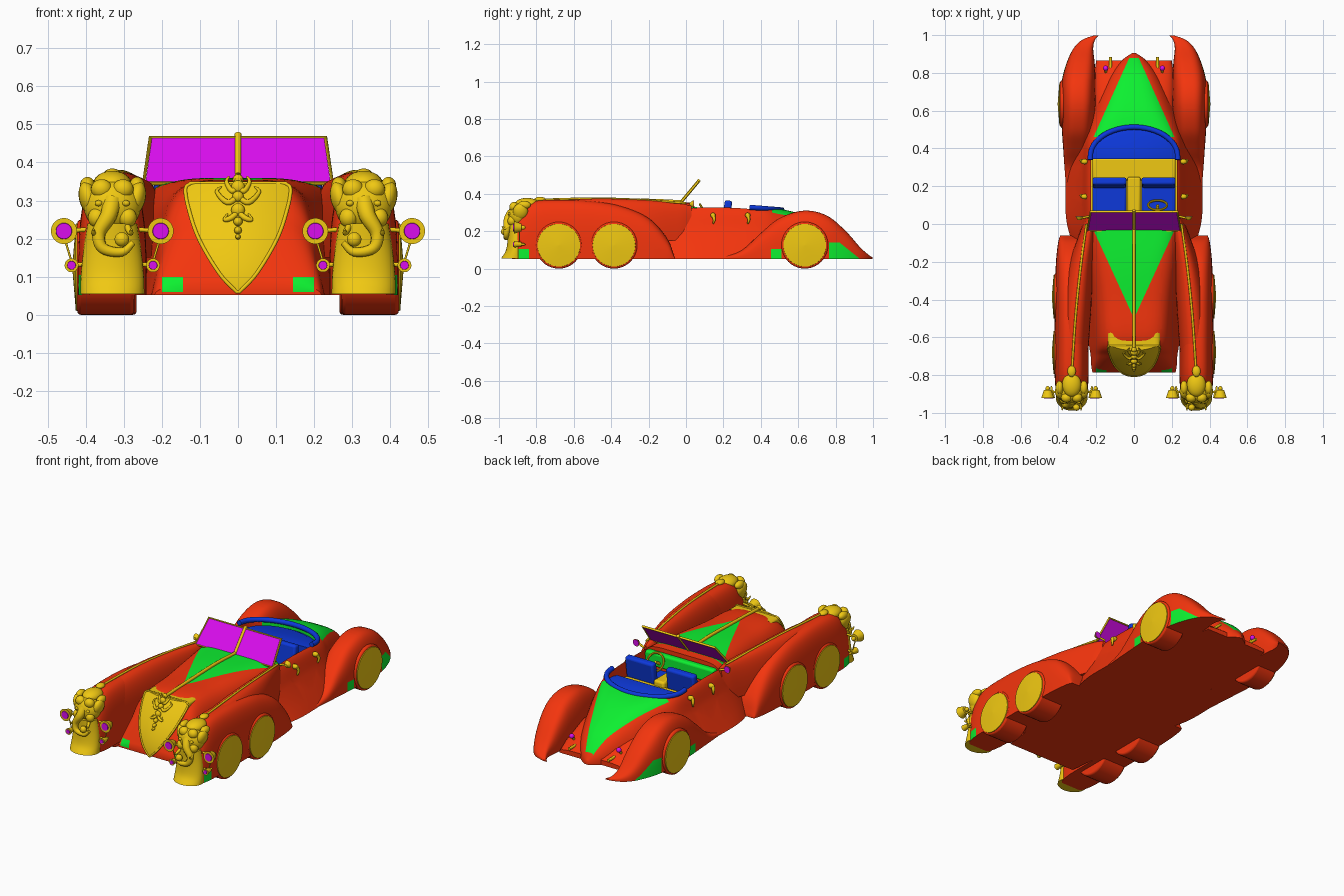
import bpy, bmesh, math
from mathutils import Vector

if "Cube" in bpy.data.objects:
    bpy.data.objects.remove(bpy.data.objects["Cube"])

def mat(name, c):
    m = bpy.data.materials.new(name)
    m.diffuse_color = (*c, 1)
    m.use_nodes = True
    m.node_tree.nodes["Principled BSDF"].inputs["Base Color"].default_value = m.diffuse_color
    return m

RED, GREEN, GOLD = mat("red", (.9, .035, .004)), mat("green", (.004, .87, .03)), mat("gold", (.87, .58, .006))
BLUE, PINK = mat("blue", (.004, .04, .7)), mat("magenta", (.7, .004, .85))

def finish(name, bm, *mats):
    bmesh.ops.recalc_face_normals(bm, faces=bm.faces)
    me = bpy.data.meshes.new(name)
    bm.to_mesh(me)
    bm.free()
    ob = bpy.data.objects.new(name, me)
    bpy.context.collection.objects.link(ob)
    for m in mats:
        me.materials.append(m)
    return ob

def loft(name, rings, *mats):
    bm = bmesh.new()
    vs = [[bm.verts.new(p) for p in r] for r in rings]
    n = len(vs[0])
    for a, b in zip(vs, vs[1:]):
        for i in range(n):
            bm.faces.new((a[i], a[(i + 1) % n], b[(i + 1) % n], b[i]))
    bm.faces.new(vs[0])
    bm.faces.new(vs[-1])
    return finish(name, bm, *mats)

def smooth(rows, k):
    """Catmull-Rom through table rows, k steps per span."""
    P = [Vector(r) for r in rows]
    P = [2 * P[0] - P[1]] + P + [2 * P[-1] - P[-2]]
    out = []
    for i in range(1, len(P) - 2):
        a, b, c, d = P[i - 1:i + 3]
        for j in range(k):
            t = j / k
            out.append(.5 * (2 * b + (c - a) * t + (2 * a - 5 * b + 4 * c - d) * t ** 2 + (3 * b - a - 3 * c + d) * t ** 3))
    return out + [P[-2]]

def arch(y, xc, w, top, e, f=0, s=1, z0=.052, n=36):
    """Arched cross-section with a flat base; e = roundness, f = base flare."""
    pts = []
    for i in range(n + 1):
        t = math.pi * i / n
        c, h = math.cos(t), max(0, math.sin(t)) ** e
        pts.append((s * xc + w * math.copysign(abs(c) ** e, c) * (1 + f * (1 - h) ** 2), y, z0 + (top - z0) * h))
    return pts

def paint(ob, planes, test):
    bm = bmesh.new()
    bm.from_mesh(ob.data)
    for co, no in planes:
        bmesh.ops.bisect_plane(bm, geom=bm.verts[:] + bm.edges[:] + bm.faces[:], plane_co=co, plane_no=no)
    for f in bm.faces:
        c = f.calc_center_median()
        if f.material_index == 0 and test(abs(c.x), c.y, c.z):
            f.material_index = 1
    bm.to_mesh(ob.data)
    bm.free()

def ball(name, loc, size, m, rot=(0, 0, 0)):
    bpy.ops.mesh.primitive_uv_sphere_add(segments=20, ring_count=12, radius=1, location=loc, rotation=rot)
    ob = bpy.context.object
    ob.name, ob.scale = name, size
    ob.data.materials.append(m)

def bevel(ob, width):
    b = ob.modifiers.new("bevel", 'BEVEL')
    b.width, b.segments = width, 3

def box(name, loc, size, m, rot=(0, 0, 0)):
    bpy.ops.mesh.primitive_cube_add(size=1, location=loc, rotation=rot)
    ob = bpy.context.object
    ob.name, ob.scale = name, size
    bpy.ops.object.transform_apply(location=False, rotation=False)
    ob.data.materials.append(m)
    bevel(ob, .012)

def cone(name, a, b, r1, r2, m):
    a, b = Vector(a), Vector(b)
    bpy.ops.mesh.primitive_cone_add(vertices=40, radius1=r1, radius2=r2, depth=(b - a).length,
                                    location=(a + b) / 2, rotation=(b - a).to_track_quat('Z', 'Y').to_euler())
    bpy.context.object.name = name
    bpy.context.object.data.materials.append(m)
    return bpy.context.object

def tube(name, pts, r, m, radii=None, curved=True, closed=False):
    cu = bpy.data.curves.new(name, 'CURVE')
    cu.dimensions, cu.bevel_depth, cu.bevel_resolution, cu.use_fill_caps = '3D', r, 3, True
    rows = [(*p, radii[i] if radii else 1) for i, p in enumerate(pts)]
    rows = smooth(rows, 6) if curved else rows
    sp = cu.splines.new('POLY')
    sp.points.add(len(rows) - 1)
    sp.use_cyclic_u = closed
    for p, q in zip(sp.points, rows):
        p.co, p.radius = (*q[:3], 1), q[3]
    ob = bpy.data.objects.new(name, cu)
    bpy.context.collection.objects.link(ob)
    cu.materials.append(m)
    bpy.ops.object.select_all(action='DESELECT')
    bpy.context.view_layer.objects.active = ob
    ob.select_set(True)
    bpy.ops.object.convert(target='MESH')

# Main body: y, half width, top, roundness, flare
stations = [(-.785, .21, .08, .6, .05), (-.745, .21, .17, .6, .08), (-.695, .205, .26, .6, .12), (-.62, .2, .345, .5, .2),
            (-.4, .215, .355, .48, .2), (-.2, .235, .36, .42, .25), (0, .25, .353, .3, .42), (.2, .255, .345, .25, .42),
            (.4, .25, .335, .27, .38), (.5, .232, .32, .4, .3), (.6, .2, .295, .55, .25), (.7, .163, .25, .65, .2),
            (.8, .115, .19, .7, .1), (.87, .06, .12, .8, 0), (.905, .01, .07, 1, 0)]
body = loft("body", [arch(y, 0, w, t, e, f) for y, w, t, e, f in smooth(stations, 6)], RED, GREEN, GOLD)

# Cockpit opening
def outline(z, g=0, y0=.03):
    arc = [((.228 + g) * math.cos(math.pi * i / 24), .36 + (.15 + g) * math.sin(math.pi * i / 24), z) for i in range(25)]
    return [(.228 + g, y0, z)] + arc + [(-.228 - g, y0, z)]

cutter = loft("cockpit_cutter", [outline(.13), outline(.5)], RED, GREEN, GOLD)
for p in cutter.data.polygons:
    p.material_index = 2 if abs(p.normal.z) > .5 else 0
mod = body.modifiers.new("cut", 'BOOLEAN')
mod.operation, mod.solver, mod.object = 'DIFFERENCE', 'EXACT', cutter
bpy.context.view_layer.objects.active = body
bpy.ops.object.modifier_apply(modifier="cut")
bpy.data.objects.remove(cutter)

# Green panels on hood, tail and front apron
planes = [((0, -.02, 0), (0, 1, 0)), ((0, .46, 0), (0, 1, 0)), ((0, 0, .06), (0, 0, 1)), ((0, 0, .1), (0, 0, 1))]
for s in (-1, 1):
    planes += [((0, -.5, 0), (.48, -.22 * s, 0)), ((.025 * s, .88, 0), (.41, .185 * s, 0)),
               ((.145 * s, 0, 0), (1, 0, 0)), ((.2 * s, 0, 0), (1, 0, 0))]
paint(body, planes, lambda x, y, z: (z > .25 and -.5 < y < -.02 and x < (y + .5) * .22 / .48)
      or (.46 < y < .88 and z > .07 and x < .025 + (.88 - y) * .185 / .41)
      or (y < -.7 and .145 < x < .2 and .06 < z < .1))
loft("rear_apron", [arch(y, 0, w, t, .5) for y, w, t in ((.45, .22, .22), (.65, .22, .2), (.8, .21, .13), (.865, .2, .08))], RED)

# Grille shield
def grille_y(x, z):
    return -.67 - .135 * (1 - max(0, (z - .06) / .285) ** 1.8) + 1.6 * x * x

shield = smooth([(.06, .004), (.11, .05), (.2, .103), (.28, .13), (.33, .138), (.345, .125)], 5)
rings = []
for z, hw in shield:
    xs = [hw * (i / 8 - 1) for i in range(17)]
    rings.append([(x, grille_y(x, z), z) for x in xs] + [(x, grille_y(x, z) + .07, z) for x in reversed(xs)])
loft("grille", rings, GOLD)
edge = [(hw, grille_y(hw, z), z) for z, hw in shield]
tube("grille_rim", edge + [(-x, y, z) for x, y, z in reversed(edge)], .005, GOLD, curved=False, closed=True)

# Grille ornament
for z, r in ((.355, .014), (.335, .018), (.31, .015), (.275, .018), (.245, .012), (.222, .01), (.205, .007)):
    ball("ornament_bead", (0, grille_y(0, z) - .004, z), (r, .014, r), GOLD)
for s in (-1, 1):
    for z, w, dz in ((.34, .03, .008), (.31, .055, .012), (.27, .035, -.02)):
        tube("ornament_scroll", [(s * x, grille_y(x, q) - .003, q) for x, q in
             ((0, z), (w * .5, z - .015), (w, z + dz), (w * .8, z + dz + .015))], .006, GOLD, (1.2, 1.3, .9, .4))
tube("hood_ridge", [(0, -.68, .352), (0, -.4, .361), (0, -.2, .365), (0, -.02, .357)], .009, GOLD)

# Windscreen with two panes
def screen(x, t):
    return Vector((x * (.248 - .018 * t), -.035 + .1 * t, .345 + .12 * t))
tube("windscreen_frame", [screen(x, t) for x, t in ((-1, 0), (1, 0), (1, 1), (-1, 1))], .006, GOLD, curved=False, closed=True)
tube("windscreen_post", [screen(0, -.05), screen(0, 1.08)], .009, GOLD, curved=False)
d = Vector((0, -.0025, .002))
for s in (-1, 1):
    q = [screen(s * a, t) for a, t in ((.02, .02), (.98, .02), (.98, .98), (.02, .98))]
    loft("windscreen_pane", [[p + d for p in q], [p - d for p in q]], PINK)

# Interior
box("dashboard", (0, .045, .29), (.44, .04, .08), GREEN)
box("console", (0, .15, .2), (.07, .2, .16), GOLD)
box("rear_shelf", (0, .29, .19), (.44, .12, .12), GOLD)
cone("steering_column", (.125, .05, .27), (.125, .1, .3), .008, .008, GOLD)
bpy.ops.mesh.primitive_torus_add(location=(.125, .1, .3), rotation=(math.radians(-60), 0, 0),
                                 major_radius=.05, minor_radius=.006, major_segments=32, minor_segments=8)
bpy.context.object.name = "steering_wheel"
bpy.context.object.data.materials.append(GOLD)
loft("folded_top", [[p for p in outline(z, g, .345)] for z, g in ((.2, -.002), (.285, -.002), (.3, -.03))], BLUE)
tube("cockpit_rim", [(x, y, .328 - (y - .34) * .08) for x, y, z in outline(0, .003, .34)], .014, BLUE, curved=False)

for s in (-1, 1):
    box("seat_cushion", (s * .13, .135, .2), (.18, .15, .09), BLUE)
    box("seat_back", (s * .13, .215, .27), (.18, .04, .19), BLUE, (math.radians(-8), 0, 0))

    # Front fender and its ridge running back to the cowl: y, centre x, half width, top
    front = [(-.93, .33, .06, .1), (-.91, .33, .075, .25), (-.87, .33, .085, .325), (-.8, .33, .09, .362), (-.65, .33, .09, .368),
             (-.5, .33, .09, .36), (-.35, .328, .09, .335), (-.2, .325, .088, .27), (-.1, .32, .082, .16), (-.06, .32, .07, .06)]
    fender = loft("front_fender", [arch(y, x, w, t, .62, 0, s) for y, x, w, t in smooth(front, 6)], RED, GREEN)
    paint(fender, [((0, -.895, 0), (0, 1, 0)), ((0, -.84, 0), (0, 1, 0)), ((0, 0, .105), (0, 0, 1))],
          lambda x, y, z: x > .34 and -.895 < y < -.84 and .053 < z < .105)
    ridge = [(-.8, .325, .075, .355), (-.5, .31, .08, .374), (-.25, .285, .07, .368), (-.05, .245, .045, .352), (.03, .235, .02, .335)]
    loft("fender_ridge", [arch(y, x, w, t, .8, 0, s, .15) for y, x, w, t in smooth(ridge, 6)], RED)
    tube("gold_cord", [(s * .33, -.8, .368), (s * .31, -.5, .375), (s * .285, -.25, .368), (s * .252, .0, .35)], .006, GOLD)

    # Rear fender with hooked tail
    rear = [(.2, .31, .05, .065), (.3, .308, .06, .1), (.4, .303, .072, .19), (.5, .298, .084, .27), (.63, .295, .092, .31),
            (.75, .293, .09, .285), (.85, .283, .075, .205), (.93, .268, .052, .115), (.975, .24, .034, .075), (.998, .2, .014, .06)]
    fender = loft("rear_fender", [arch(y, x, w, t, .62, 0, s) for y, x, w, t in smooth(rear, 6)], RED, GREEN)
    paint(fender, [((0, .455, 0), (0, 1, 0)), ((0, .51, 0), (0, 1, 0)), ((0, 0, .105), (0, 0, 1)), ((0, .765, 0), (0, 1, 0)),
                   ((0, .82, .14), (0, .8, 1)), ((0, 0, .14), (0, 0, 1))],
          lambda x, y, z: x > .3 and z > .053 and ((.455 < y < .51 and z < .105)
                                                  or (y > .765 and z < min(.14, .14 - .8 * (y - .82)))))

    # Wheels with domed covers
    for y, xo, w in ((-.68, .422, .15), (-.385, .422, .15), (.635, .391, .125)):
        bevel(cone("tyre", (s * (xo - w), y, .125), (s * xo, y, .125), .125, .125, RED), .01)
        cone("wheel_cover", (s * (xo - .01), y, .125), (s * (xo + .004), y, .125), .116, .114, GOLD)
        cone("wheel_dome", (s * (xo + .004), y, .125), (s * (xo + .013), y, .125), .112, .004, GOLD)

    # Elephant head on the fender nose
    X = s * .33
    skirt = smooth([(.055, -.92, .084, .068), (.1, -.912, .083, .05), (.17, -.905, .076, .048), (.24, -.905, .065, .05)], 5)
    loft("head_skirt", [[(X + rx * math.cos(a), cy + ry * math.sin(a), z) for a in [math.tau * i / 32 for i in range(32)]]
                        for z, cy, rx, ry in skirt], GOLD)
    ball("elephant_head", (X, -.895, .285), (.075, .058, .068), GOLD)
    ball("elephant_crown", (X, -.85, .345), (.05, .065, .033), GOLD)
    ball("crown_knob", (X, -.78, .37), (.022, .03, .014), GOLD)
    ball("trunk_ball", (X - s * .025, -.972, .198), (.019, .017, .019), GOLD)
    tube("trunk", [(X, -.93, .3), (X + s * .01, -.953, .26), (X + s * .035, -.957, .215), (X + s * .025, -.962, .175),
                   (X - s * .025, -.962, .165), (X - s * .055, -.962, .19)], .02, GOLD, (1.3, 1.1, .9, .75, .6, .4))
    for k in (-1, 1):
        ball("ear", (X + k * .062, -.885, .305), (.025, .04, .045), GOLD, (0, k * .25, 0))
        ball("ear_lobe", (X + k * .065, -.865, .34), (.02, .035, .022), GOLD)
        ball("brow", (X + k * .028, -.92, .33), (.028, .025, .026), GOLD)
        ball("eye", (X + k * .036, -.945, .293), (.01, .008, .008), GOLD)
        ball("cheek", (X + k * .04, -.93, .255), (.024, .024, .026), GOLD)
        tube("tusk", [(X + k * .035, -.93, .24), (X + k * .048, -.965, .215), (X + k * .05, -.985, .225)], .009, GOLD, (1, .8, .3))

        # Lamps either side of the head
        for lx, lz, r in ((.127, .22, .034), (.107, .13, .018)):
            x = X + k * lx
            cone("lamp_bell", (x, -.92, lz), (x, -.88, lz), r, r * .6, GOLD)
            ball("lamp_knob", (x, -.872, lz), (r * .35, .014, r * .35), GOLD)
            cone("lamp_lens", (x, -.917, lz), (x, -.924, lz), r * .65, r * .6, PINK)
            tube("lamp_arm", [(X + k * .05, -.89, lz + .005), (x, -.89, lz)], .006, GOLD, curved=False)
        tube("lamp_strut", [(X + k * .125, -.89, .2), (X + k * .107, -.89, .14)], .003, GOLD, curved=False)

    # Mirrors, door handles, tail lamps and rear bumper
    cone("mirror_shell", (s * .29, .02, .345), (s * .29, .04, .345), .008, .021, GOLD)
    cone("mirror_face", (s * .29, .039, .345), (s * .29, .043, .345), .018, .018, PINK)
    tube("mirror_arm", [(s * .24, .04, .33), (s * .29, .028, .345)], .006, GOLD, curved=False)
    for y in (.145, .33):
        ball("door_handle_base", (s * .262, y, .285), (.018, .014, .014), GOLD)
        tube("door_handle", [(s * .275, y, .285), (s * .28, y + .006, .262), (s * .276, y, .24)], .01, GOLD, (1, .8, .4))
    ball("tail_lamp", (s * .15, .825, .145), (.014, .014, .014), PINK)
    tube("tail_lamp_stem", [(s * .15, .8, .11), (s * .15, .82, .145)], .007, GOLD, curved=False)
    tube("bumper_post", [(s * .125, .78, .1), (s * .125, .885, .1)], .008, GOLD, curved=False)

bpy.ops.object.select_all(action='SELECT')
bpy.context.view_layer.objects.active = body
bpy.ops.object.shade_smooth_by_angle(angle=math.radians(40))
